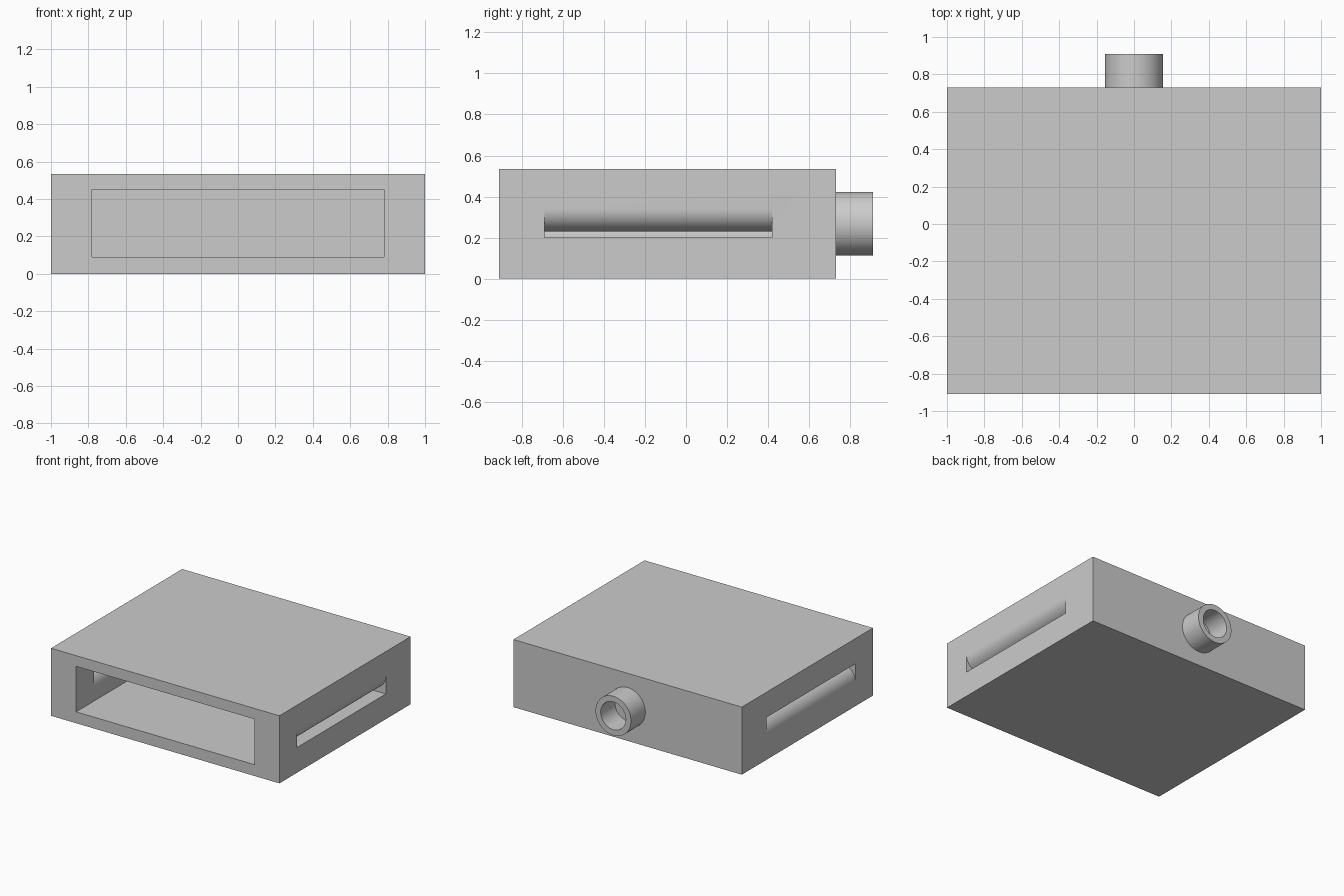
import bpy, bmesh
from math import pi, sin, cos, radians
from mathutils import Matrix, Vector

old = bpy.data.objects.get("Cube")
if old:
    bpy.data.objects.remove(old, do_unlink=True)

# Overall sizes
FRONT, BACK, HEIGHT = -0.91, 0.73, 0.535
WALL = 0.22
INNER = 1 - WALL
LIP = WALL / 2

grey = bpy.data.materials.new("plain grey")
grey.use_nodes = True
grey.diffuse_color = (0.6, 0.6, 0.6, 1)
grey.node_tree.nodes["Principled BSDF"].inputs["Base Color"].default_value = grey.diffuse_color


def make(name, bm):
    bmesh.ops.recalc_face_normals(bm, faces=bm.faces)
    mesh = bpy.data.meshes.new(name)
    bm.to_mesh(mesh)
    bm.free()
    obj = bpy.data.objects.new(name, mesh)
    mesh.materials.append(grey)
    bpy.context.collection.objects.link(obj)
    return obj


def box(name, low, high):
    low, high = Vector(low), Vector(high)
    bm = bmesh.new()
    place = Matrix.Translation((low + high) / 2) @ Matrix.Diagonal((*(high - low), 1))
    bmesh.ops.create_cube(bm, size=1, matrix=place)
    return make(name, bm)


def extrude_along_y(name, profile, start, end):
    bm = bmesh.new()
    face = bm.faces.new([bm.verts.new((x, start, z)) for x, z in profile])
    grown = bmesh.ops.extrude_face_region(bm, geom=[face])["geom"]
    bmesh.ops.translate(bm, vec=(0, end - start, 0),
                        verts=[v for v in grown if isinstance(v, bmesh.types.BMVert)])
    return make(name, bm)


def select(obj):
    bpy.ops.object.select_all(action='DESELECT')
    obj.select_set(True)
    bpy.context.view_layer.objects.active = obj


def cut(obj, cutter):
    cutter.hide_render = True
    mod = obj.modifiers.new("cut", 'BOOLEAN')
    mod.operation, mod.solver, mod.object = 'DIFFERENCE', 'EXACT', cutter
    select(obj)
    bpy.ops.object.modifier_apply(modifier=mod.name)
    bpy.data.objects.remove(cutter, do_unlink=True)


# Hollow body, open at the front
body = box("body", (-1, FRONT, 0), (1, BACK, HEIGHT))
cut(body, box("cavity_cutter", (-INNER, FRONT - 0.1, 0.09), (INNER, 0.51, 0.45)))

# Side slots: flat on one edge, a half-round lip on the other
slot_floor, lip_centre = 0.20, 0.34
steps = 32
arc = [(1 - LIP + LIP * cos(pi * i / steps), lip_centre - LIP * sin(pi * i / steps))
       for i in range(steps + 1)]
slot = [(1.05, slot_floor), (1.05, lip_centre), *arc,
        (INNER - 0.05, lip_centre), (INNER - 0.05, slot_floor)]
turned = [(-x, HEIGHT - z) for x, z in slot]
for name, profile in (("left_slot_cutter", slot), ("right_slot_cutter", turned)):
    cut(body, extrude_along_y(name, profile, -0.69, 0.42))

# Round pipe on the back, closed by the back wall
bm = bmesh.new()
ring = [(0.155, BACK), (0.155, 0.91), (0.11, 0.91), (0.11, BACK)]
verts = [bm.verts.new((r, y, HEIGHT / 2)) for r, y in ring]
edges = [bm.edges.new(pair) for pair in zip(verts, verts[1:])]
bmesh.ops.spin(bm, geom=verts + edges, cent=(0, 0, HEIGHT / 2), axis=(0, 1, 0),
               angle=2 * pi, steps=64)
bmesh.ops.remove_doubles(bm, verts=bm.verts, dist=0.0001)
pipe = make("back_pipe", bm)
# Make sure the open tube faces outward
rim = min(pipe.data.polygons, key=lambda p: -p.center.y)
if rim.normal.y < 0:
    pipe.data.flip_normals()

for obj in (body, pipe):
    select(obj)
    bpy.ops.object.shade_smooth_by_angle(angle=radians(30))
